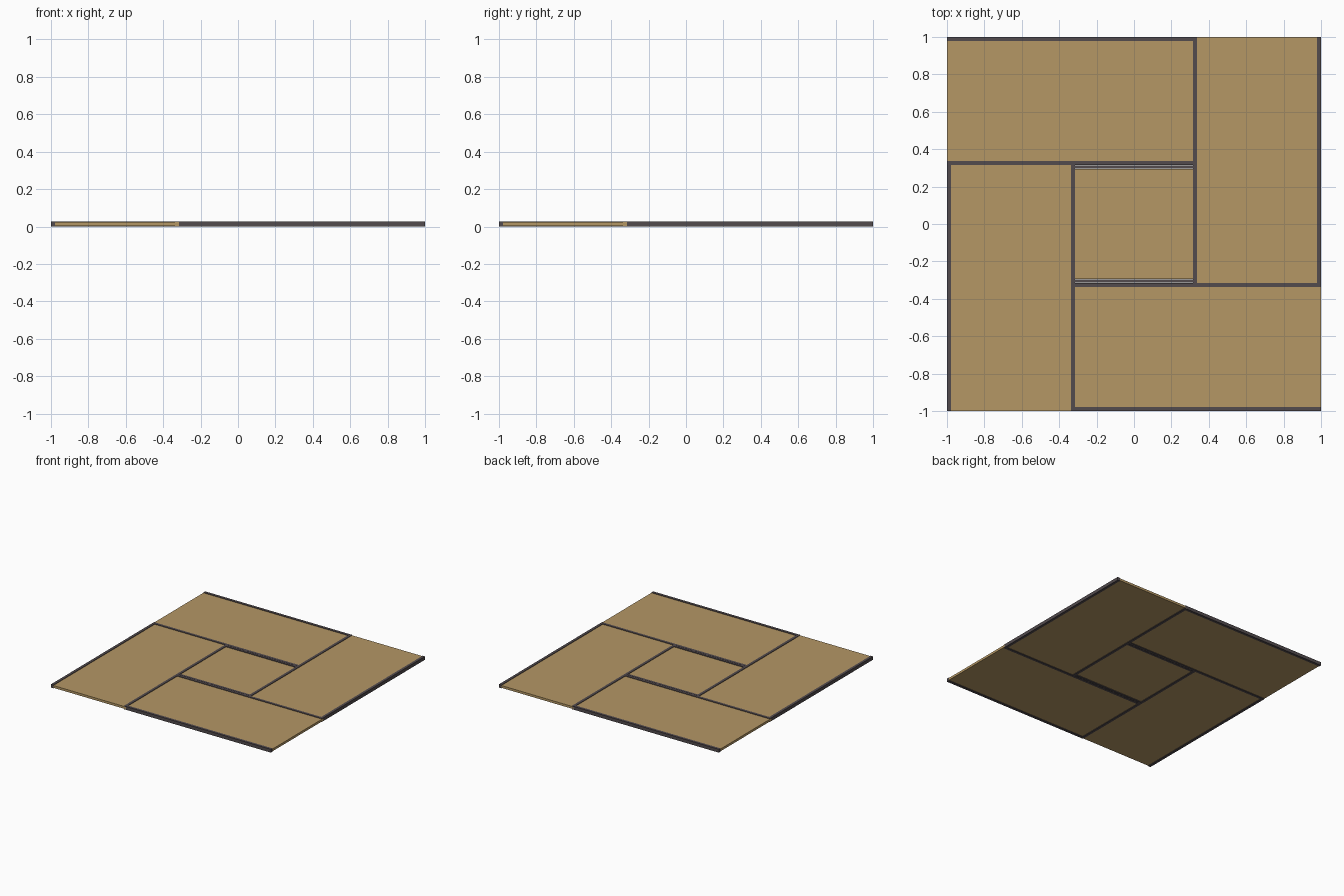
import bpy, bmesh

if "Cube" in bpy.data.objects:
    bpy.data.objects.remove(bpy.data.objects["Cube"])

H = 0.027    # trim height
T = 0.022    # trim width
Q = 0.338    # inner edge of the pinwheel
W0, W1 = 0.004, 0.023   # mat bottom and top


def material(name, col):
    m = bpy.data.materials.new(name)
    m.diffuse_color = (*col, 1)
    m.use_nodes = True
    m.node_tree.nodes["Principled BSDF"].inputs["Base Color"].default_value = m.diffuse_color
    return m


straw = material("straw tan", (0.46, 0.31, 0.13))
cloth = material("dark cloth", (0.085, 0.07, 0.075))


def box(name, x0, x1, y0, y1, z0, z1, mat):
    bm = bmesh.new()
    bmesh.ops.create_cube(bm, size=1)
    for v in bm.verts:
        v.co.x = x1 if v.co.x > 0 else x0
        v.co.y = y1 if v.co.y > 0 else y0
        v.co.z = z1 if v.co.z > 0 else z0
    me = bpy.data.meshes.new(name)
    bm.to_mesh(me)
    bm.free()
    me.materials.append(mat)
    ob = bpy.data.objects.new(name, me)
    bpy.context.collection.objects.link(ob)


def turned(name, k, x0, x1, y0, y1, z0, z1, mat):
    # rotate the rectangle k quarter turns about the centre
    for _ in range(k):
        x0, x1, y0, y1 = -y1, -y0, x0, x1
    box(name, x0, x1, y0, y1, z0, z1, mat)


# four outer mats, each with a cloth edge on both long sides
for k in range(4):
    turned(f"outer_mat_{k}", k, -1, Q - T, Q - T, 1 - T, W0, W1, straw)
    turned(f"outer_edge_{k}", k, -1, Q, 1 - T, 1, 0, H, cloth)
    turned(f"inner_edge_{k}", k, -1, Q - T, Q - T, Q, 0, H, cloth)

# half-size centre mat with its own two edges
C = Q - T
box("centre_mat", -C, C, -C + T, C - T, W0, W1, straw)
for s, n in ((1, "back"), (-1, "front")):
    a, b = sorted((s * (C - T + 0.002), s * (C - 0.002)))
    box(f"centre_edge_{n}", -C, C, a, b, 0, H, cloth)
